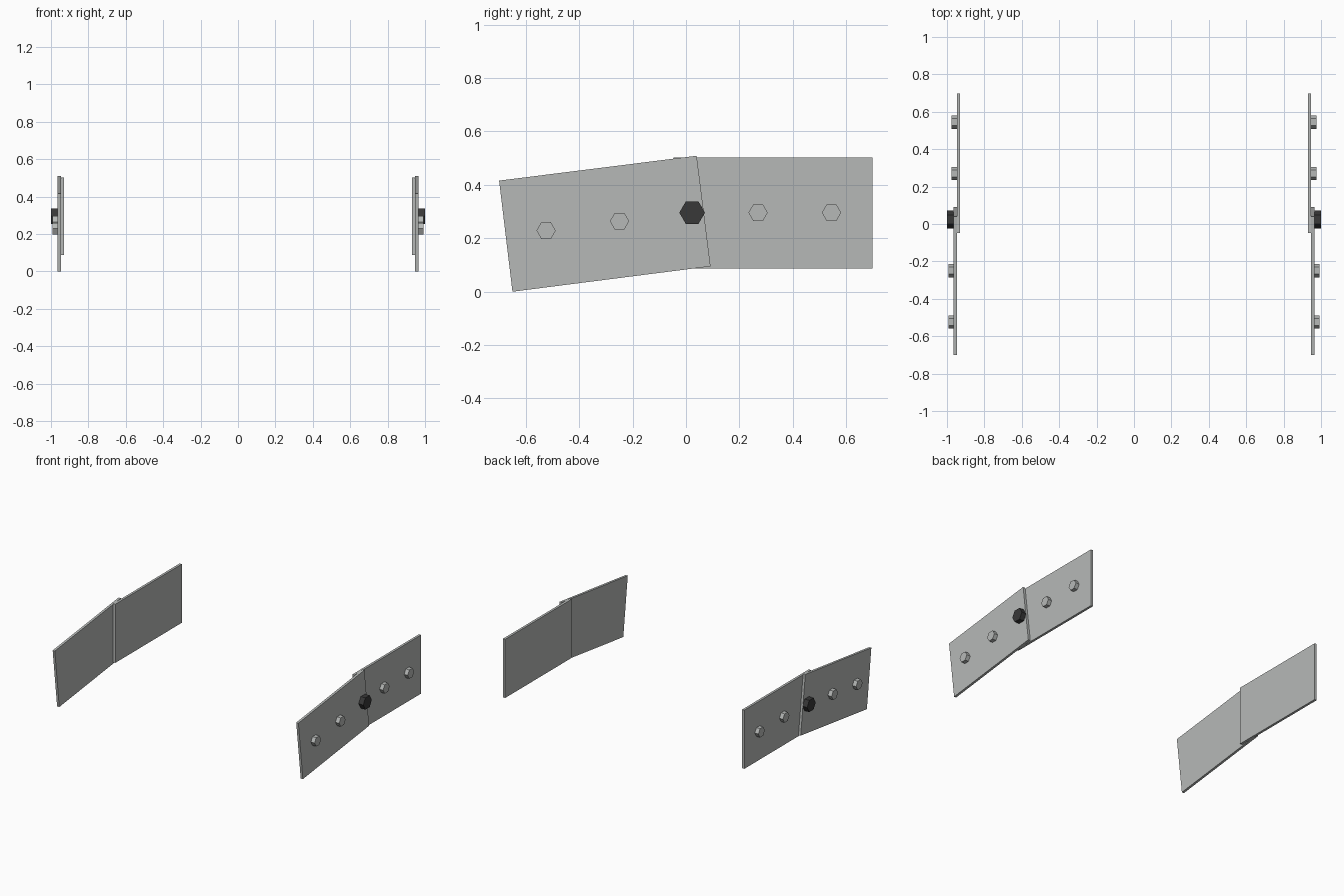
import bpy, bmesh, math

if "Cube" in bpy.data.objects:
    bpy.data.objects.remove(bpy.data.objects["Cube"])


def material(name, rgb):
    m = bpy.data.materials.new(name)
    m.diffuse_color = (*rgb, 1)
    m.use_nodes = True
    m.node_tree.nodes["Principled BSDF"].inputs["Base Color"].default_value = m.diffuse_color
    return m


steel = material("light grey steel", (0.47, 0.485, 0.475))
black = material("black steel", (0.04, 0.04, 0.04))


def prism(name, outline, x0, x1, mat):
    """Extrude a (y, z) outline from x0 to x1 and mirror it to the other side."""
    bm = bmesh.new()
    face = bm.faces.new([bm.verts.new((x0, y, z)) for y, z in outline])
    ext = bmesh.ops.extrude_face_region(bm, geom=[face])
    for v in ext["geom"]:
        if isinstance(v, bmesh.types.BMVert):
            v.co.x = x1
    bmesh.ops.recalc_face_normals(bm, faces=bm.faces)
    mesh = bpy.data.meshes.new(name)
    bm.to_mesh(mesh)
    bm.free()
    mesh.materials.append(mat)
    ob = bpy.data.objects.new(name, mesh)
    bpy.context.collection.objects.link(ob)
    mod = ob.modifiers.new("mirror", "MIRROR")
    mod.use_mirror_merge = False
    return ob


def hexagon(y, z, r):
    return [(y + r * math.cos(i * math.pi / 3), z + r * math.sin(i * math.pi / 3))
            for i in range(6)]


INNER, MID, OUTER = 0.93, 0.947, 0.964

# Overlapping plates: level rear plate inside, tilted front plate outside
prism("rear_plate", [(-0.047, 0.087), (0.698, 0.087), (0.698, 0.503), (-0.047, 0.503)],
      INNER, MID, steel)
prism("front_plate", [(-0.65, 0.0), (0.092, 0.095), (0.04, 0.509), (-0.70, 0.416)],
      MID, OUTER, steel)

# Hexagonal bolt heads on the outer faces
for i, (y, z) in enumerate([(-0.524, 0.229), (-0.249, 0.264)]):
    prism(f"front_bolt_{i + 1}", hexagon(y, z, 0.036), OUTER, 0.993, steel)
for i, y in enumerate([0.27, 0.545]):
    prism(f"rear_bolt_{i + 1}", hexagon(y, 0.296, 0.036), MID, 0.975, steel)

# Large pivot bolt through the overlap
prism("pivot_bolt", hexagon(0.023, 0.296, 0.048), OUTER, 1.0, black)
